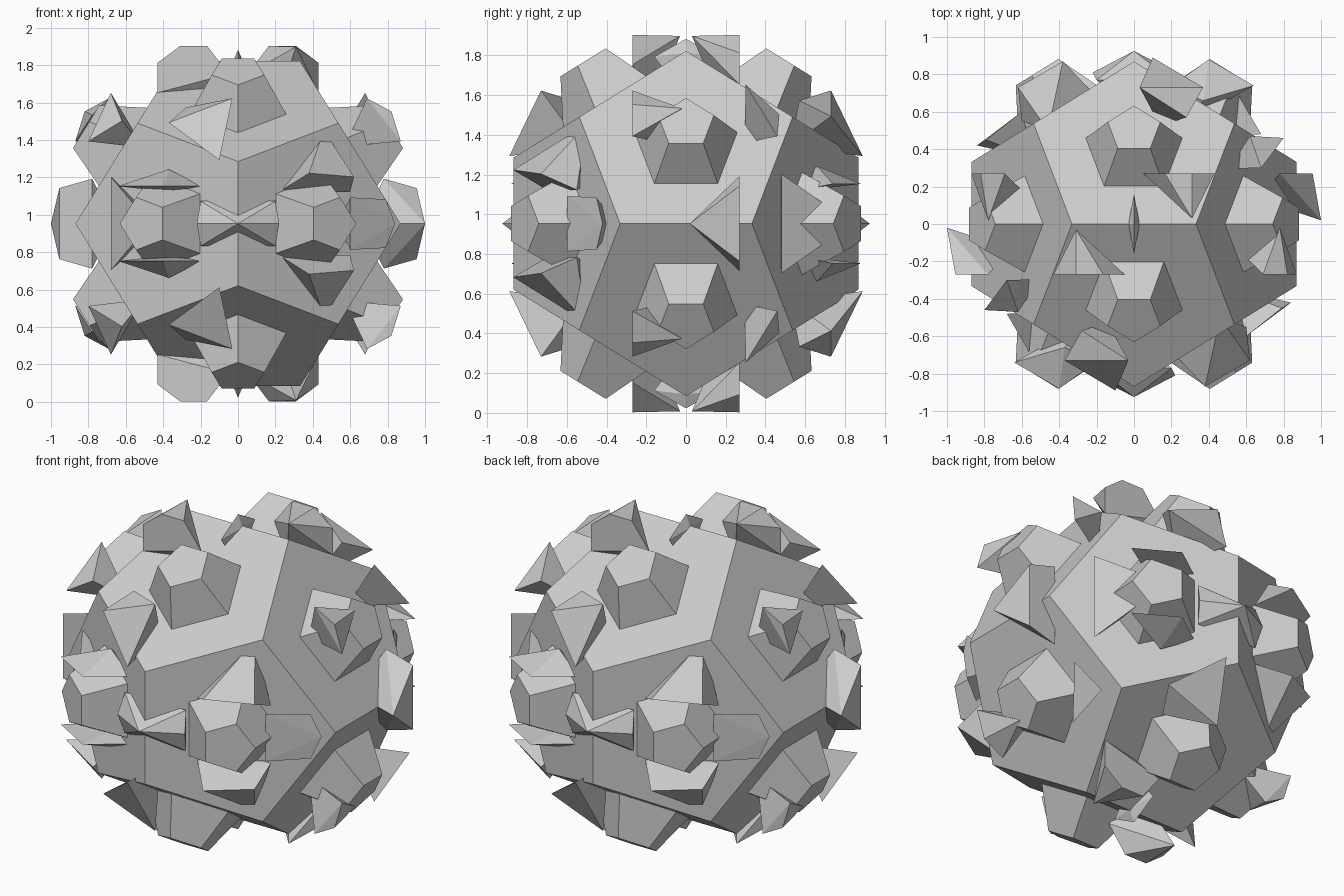
import bpy, bmesh
from mathutils import Vector

if "Cube" in bpy.data.objects:
    bpy.data.objects.remove(bpy.data.objects["Cube"])

P = (1 + 5 ** 0.5) / 2
S = 0.537
CZ = 0.953


def hull(name, pts):
    bm = bmesh.new()
    for p in pts:
        bm.verts.new((p[0], p[1], p[2] + CZ))
    r = bmesh.ops.convex_hull(bm, input=bm.verts[:])
    junk = {g for g in r["geom_interior"] + r["geom_unused"] if isinstance(g, bmesh.types.BMVert)}
    bmesh.ops.delete(bm, geom=list(junk), context='VERTS')
    bmesh.ops.dissolve_limit(bm, angle_limit=0.02, verts=bm.verts[:], edges=bm.edges[:])
    bmesh.ops.recalc_face_normals(bm, faces=bm.faces[:])
    me = bpy.data.meshes.new(name)
    bm.to_mesh(me)
    bm.free()
    ob = bpy.data.objects.new(name, me)
    bpy.context.collection.objects.link(ob)


def cyc(v):
    return [v, (v[2], v[0], v[1]), (v[1], v[2], v[0])]


def flip(pts, axis):
    return [tuple(-c if i == axis else c for i, c in enumerate(p)) for p in pts]


def shard(name, *pts, own=()):
    """Close the outer points towards the core; repeat by half turn about z and mirror in z.
    own = axes in which the shard itself is symmetric."""
    pts = list(pts)
    for axis in own:
        pts += flip(pts, axis)
    mid = sum((Vector(p) for p in pts), Vector()) / len(pts)
    pts = list(dict.fromkeys(pts)) + [tuple(mid * 0.72)]
    half_turn = flip(flip(pts, 0), 1)
    for group in (pts,) if own == (0, 1) else (pts, half_turn):
        hull(name, group)
        if 2 not in own:
            hull(name, flip(group, 2))


# core dodecahedron
corners = [(x, y, z) for x in (-1, 1) for y in (-1, 1) for z in (-1, 1)]
for a in (-1, 1):
    for b in (-1, 1):
        corners += cyc((P * a, b / P, 0))
corners = [Vector(c) * S for c in corners]
hull("core", corners)

# tapered pentagonal studs, one per core face
for a in (-1, 1):
    for b in (-1, 1):
        for d in cyc((P * a, 0, b)):
            n = Vector(d).normalized()
            ring = sorted(corners, key=lambda c: -c.dot(n))[:5]
            mid = sum(ring, Vector()) / 5
            pts = []
            for c in ring:
                pts.append(mid + (c - mid) * 0.5 - n * 0.02)
                pts.append(n * 0.963 + (c - mid) * 0.262)
            hull("stud", pts)

# shards that are symmetric about the middle plane
shard("side_shard", (1, .02, 0), (.955, .27, .19), (.78, .27, .24), own=(2,))
shard("left_shard", (-.68, -.48, .25), (-.47, -.84, 0), own=(2,))
shard("corner_wing", (.6, -.6, .14), (.79, -.45, .13), (.84, -.42, 0), own=(2,))

# ridges on the core edges
shard("front_ridge", (0, -.925, 0), (.22, -.81, 0), (.2, -.77, .12), own=(0, 2))
shard("top_ridge", (0, 0, .93), (.03, 0, .86), (0, .16, .84), own=(0, 1))

# slanted shards around the studs
shard("top_shard", (.31, .03, .945), (.165, .27, .95), (.31, .27, .95), (.43, .27, .86),
      (.43, .27, .7), (.05, .27, .8))
shard("front_leaf", (.38, -.87, .27), (.62, -.73, .25), (.22, -.7, .17), (.6, -.55, .17),
      (.46, -.5, .5))
shard("front_spike", (-.37, -.73, .54), (-.03, -.73, .67), (-.1, -.89, .34), (-.28, -.57, .62))
shard("upper_shard", (.69, -.27, .67), (.82, -.27, .6), (.87, -.27, .44), (.78, -.02, .58))
shard("lower_leaf", (-.4, -.88, .2), (-.64, -.74, .2), (-.19, -.73, .2), (-.37, -.66, .29))
shard("small_shard", (.62, .47, .55), (.8, .46, .44), (.68, .3, .7))
